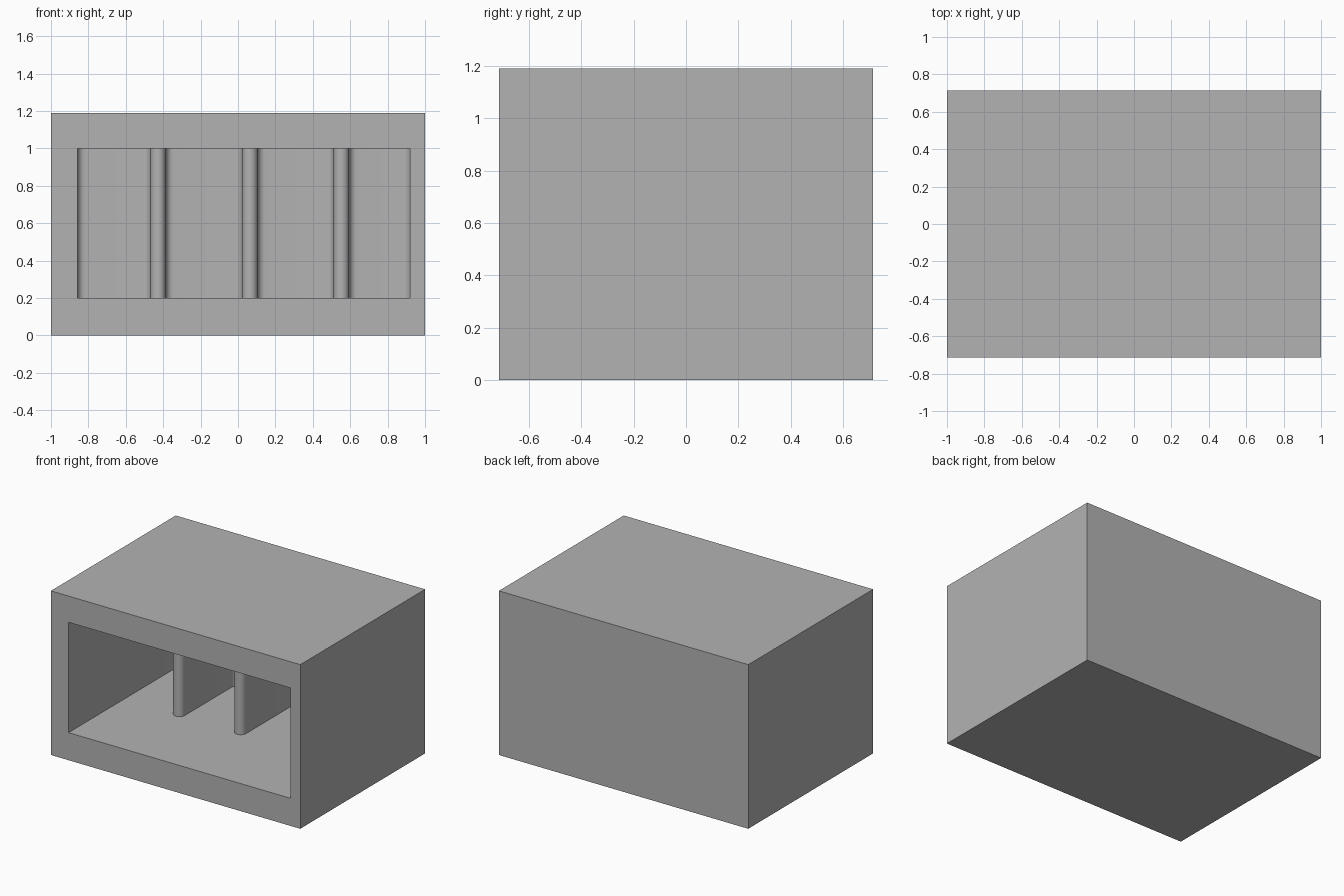
import bpy, bmesh
from math import cos, sin, pi

cube = bpy.data.objects.get("Cube")
if cube:
    bpy.data.objects.remove(cube, do_unlink=True)

W, D, H = 2.0, 1.43, 1.19            # outer size
LEFT, RIGHT, BACK = -0.858, 0.92, 0.515
FLOOR, CEILING = 0.2, 1.0
DIVIDERS = (-0.427, 0.064, 0.553)    # divider centre lines
R, NOSE_Y = 0.0415, -0.06            # divider half thickness, nose centre
FILLET = 0.04

grey = bpy.data.materials.new("grey")
grey.use_nodes = True
colour = (0.45, 0.45, 0.45, 1)
grey.diffuse_color = colour
grey.node_tree.nodes["Principled BSDF"].inputs["Base Color"].default_value = colour


def arc(cx, cy, r, start, end, steps):
    return [(cx + r * cos(a), cy + r * sin(a))
            for a in (start + (end - start) * i / steps for i in range(steps + 1))]


def prism(name, outline, z0, z1):
    bm = bmesh.new()
    base = bm.faces.new([bm.verts.new((x, y, z0)) for x, y in outline])
    top = bmesh.ops.extrude_face_region(bm, geom=[base])["geom"]
    bmesh.ops.translate(bm, vec=(0, 0, z1 - z0),
                        verts=[v for v in top if isinstance(v, bmesh.types.BMVert)])
    bmesh.ops.recalc_face_normals(bm, faces=bm.faces)
    mesh = bpy.data.meshes.new(name)
    bm.to_mesh(mesh)
    bm.free()
    mesh.materials.append(grey)
    obj = bpy.data.objects.new(name, mesh)
    bpy.context.collection.objects.link(obj)
    return obj


# Solid block
x, y = W / 2, D / 2
case = prism("case", [(-x, -y), (x, -y), (x, y), (-x, y)], 0, H)

# Plan of the open space: rounded back corners and round-nosed dividers
plan = [(LEFT, -y - 0.1)]
bay_left = LEFT
for centre in DIVIDERS + (None,):
    bay_right = RIGHT if centre is None else centre - R
    plan += arc(bay_left + FILLET, BACK - FILLET, FILLET, pi, pi / 2, 8)
    plan += arc(bay_right - FILLET, BACK - FILLET, FILLET, pi / 2, 0, 8)
    if centre is not None:
        plan += arc(centre, NOSE_Y, R, pi, 2 * pi, 20)
        bay_left = centre + R
plan.append((RIGHT, -y - 0.1))
cutter = prism("bay_cutter", plan, FLOOR, CEILING)
cutter.hide_render = True
cutter.hide_viewport = True

# Cut the bays out of the block
cut = case.modifiers.new("bays", "BOOLEAN")
cut.operation = "DIFFERENCE"
cut.solver = "EXACT"
cut.object = cutter
bpy.ops.object.select_all(action="DESELECT")
bpy.context.view_layer.objects.active = case
case.select_set(True)
bpy.ops.object.modifier_apply(modifier=cut.name)
bpy.data.objects.remove(cutter, do_unlink=True)
bpy.ops.object.shade_smooth_by_angle(angle=pi / 6)
